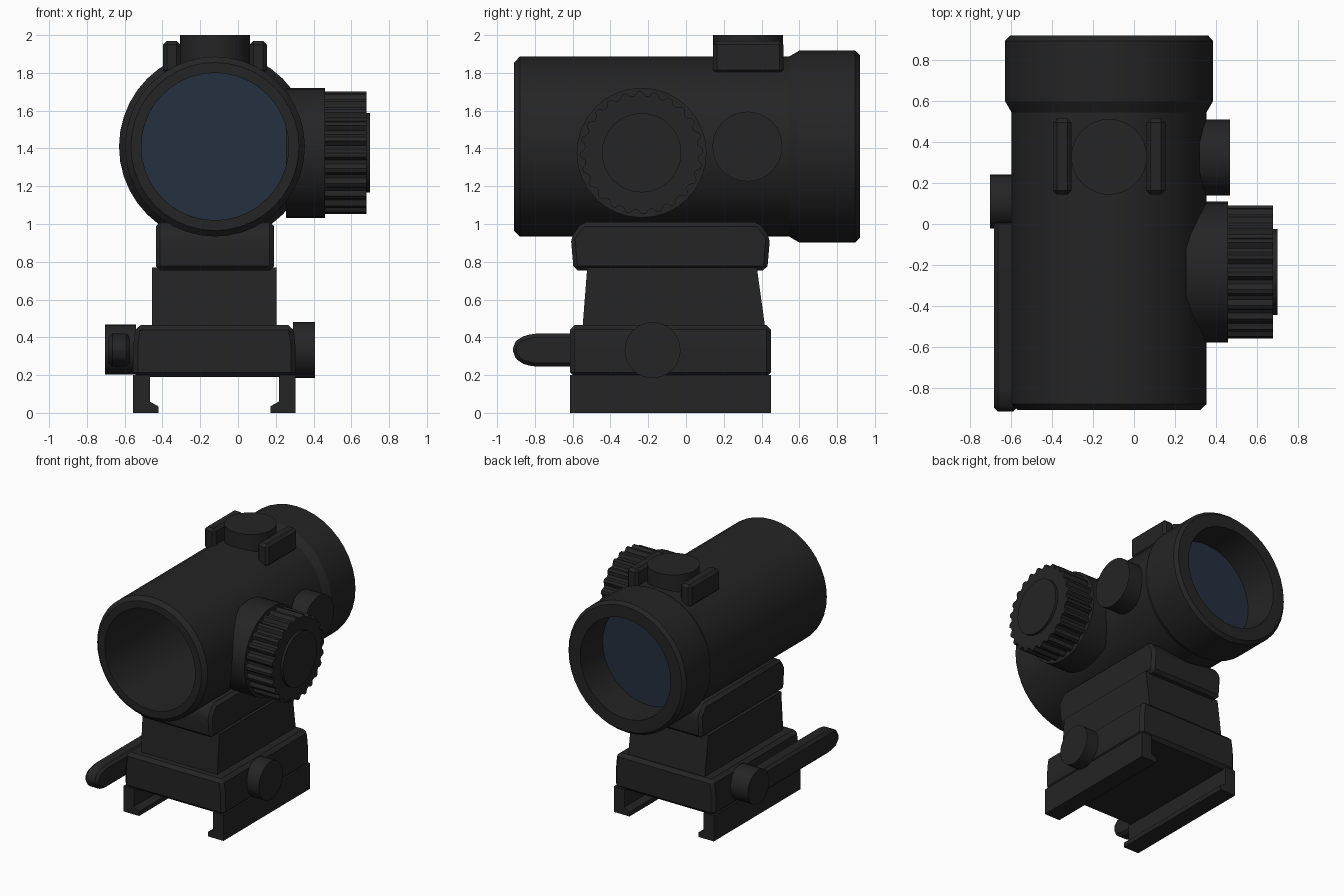
import bpy, bmesh, math
from mathutils import Vector

cube = bpy.data.objects.get("Cube")
if cube:
    bpy.data.objects.remove(cube)


def material(name, rgb):
    m = bpy.data.materials.new(name)
    m.use_nodes = True
    m.diffuse_color = (*rgb, 1)
    bsdf = next(n for n in m.node_tree.nodes if n.type == 'BSDF_PRINCIPLED')
    bsdf.inputs["Base Color"].default_value = (*rgb, 1)
    return m


BLACK = material("matte black", (0.018, 0.018, 0.018))
GLASS = material("blue glass", (0.018, 0.029, 0.05))

TUBE_X, TUBE_Z = -0.122, 1.41


def finish(name, bm, mat, bevel=0, segments=1):
    bmesh.ops.recalc_face_normals(bm, faces=bm.faces[:])
    if bevel:
        bmesh.ops.bevel(bm, geom=bm.edges[:], offset=bevel, segments=segments,
                        affect='EDGES', clamp_overlap=True)
    mesh = bpy.data.meshes.new(name)
    bm.to_mesh(mesh)
    bm.free()
    mesh.materials.append(mat)
    for p in mesh.polygons:
        p.use_smooth = True
    mesh.set_sharp_from_angle(angle=math.radians(28))
    ob = bpy.data.objects.new(name, mesh)
    bpy.context.scene.collection.objects.link(ob)
    return ob


def prism(name, outline, axis, start, end, mat=BLACK, bevel=0, segments=1):
    """Extrude a 2D outline (the two other axes in x, y, z order) along an axis."""
    bm = bmesh.new()

    def place(p, d):
        co = list(p)
        co.insert('xyz'.index(axis), d)
        return bm.verts.new(co)
    face = bm.faces.new([place(p, start) for p in outline])
    new = bmesh.ops.extrude_face_region(bm, geom=[face])['geom']
    shift = Vector([end - start if a == axis else 0 for a in 'xyz'])
    bmesh.ops.translate(bm, vec=shift,
                        verts=[v for v in new if isinstance(v, bmesh.types.BMVert)])
    return finish(name, bm, mat, bevel, segments)


def circle(u, v, radii, n=32):
    """Points round a centre; several radii are used in turn to make ribs."""
    return [(u + radii[i % len(radii)] * math.cos(i * math.tau / n),
             v + radii[i % len(radii)] * math.sin(i * math.tau / n)) for i in range(n)]


def rect(u0, u1, v0, v1):
    return [(u0, v0), (u1, v0), (u1, v1), (u0, v1)]


def lathe(name, profile, n=40):
    """Turn a closed (y, radius) profile about the tube axis."""
    bm = bmesh.new()
    rings = []
    for i in range(n):
        a = i * math.tau / n
        rings.append([bm.verts.new((TUBE_X + r * math.cos(a), y, TUBE_Z + r * math.sin(a)))
                      for y, r in profile])
    for i in range(n):
        a, b = rings[i], rings[(i + 1) % n]
        for j in range(len(profile)):
            k = (j + 1) % len(profile)
            bm.faces.new((a[j], a[k], b[k], b[j]))
    return finish(name, bm, BLACK)


# Hollow tube with a wider rear bell, and the lens inside
lathe("sight_tube", [(-0.91, 0.39), (-0.91, 0.445), (-0.88, 0.476), (0.545, 0.476),
                     (0.6, 0.508), (0.895, 0.508), (0.92, 0.485), (0.92, 0.39)])
prism("lens", circle(TUBE_X, TUBE_Z, [0.392], 40), 'y', 0.636, 0.644, GLASS)

# Side dial: base, ribbed grip and cap
prism("dial_base", circle(-0.235, 1.377, [0.344]), 'x', 0.255, 0.46)
prism("dial_grip", circle(-0.235, 1.377, [0.325, 0.325, 0.302, 0.302], 96), 'x', 0.46, 0.68)
prism("dial_cap", circle(-0.235, 1.377, [0.21]), 'x', 0.67, 0.70)

# Adjustment caps on the side and top, with guards beside the top one
prism("side_cap", circle(0.325, TUBE_Z, [0.185]), 'x', 0.32, 0.47)
prism("top_cap", circle(TUBE_X, 0.328, [0.185]), 'z', 1.8, 2.0)
for side, label in ((-1, "right"), (1, "left")):
    x = TUBE_X + side * 0.229
    prism("cap_guard_" + label, rect(x - 0.046, x + 0.046, 0.143, 0.515), 'z',
          1.795, 1.97, bevel=0.02)

# Saddle, tapered riser and clamp body
prism("saddle", [(-0.595, 0.755), (0.43, 0.755), (0.445, 0.93), (0.385, 1.01),
                 (-0.55, 1.01), (-0.61, 0.93)], 'x', -0.435, 0.19, bevel=0.022)
prism("riser", [(-0.547, 0.46), (0.418, 0.46), (0.375, 0.77), (-0.523, 0.77)],
      'x', -0.455, 0.205)
prism("clamp_body", [(-0.555, 0.19), (0.305, 0.19), (0.305, 0.36), (0.29, 0.465),
                     (-0.54, 0.465), (-0.555, 0.36)], 'y', -0.615, 0.45, bevel=0.025)

# Hooked rail jaws
for side, label in ((-1, "right"), (1, "left")):
    hook = [(0.43, 0.2), (0.342, 0.2), (0.342, 0.06), (0.297, 0.035), (0.297, 0), (0.43, 0)]
    prism("rail_jaw_" + label, [(-0.125 + side * u, v) for u, v in hook], 'y', -0.615, 0.45)

# Clamp bolt, lever pivot and locking lever
prism("clamp_bolt", circle(-0.177, 0.332, [0.148]), 'x', 0.29, 0.407)
prism("lever_pivot", circle(0.11, 0.335, [0.132]), 'x', -0.703, -0.54)
prism("locking_lever", [(0.02, 0.245), (0.02, 0.42), (-0.81, 0.42), (-0.88, 0.4),
                        (-0.917, 0.36), (-0.917, 0.31), (-0.88, 0.265), (-0.81, 0.245)],
      'x', -0.685, -0.572, bevel=0.02)
